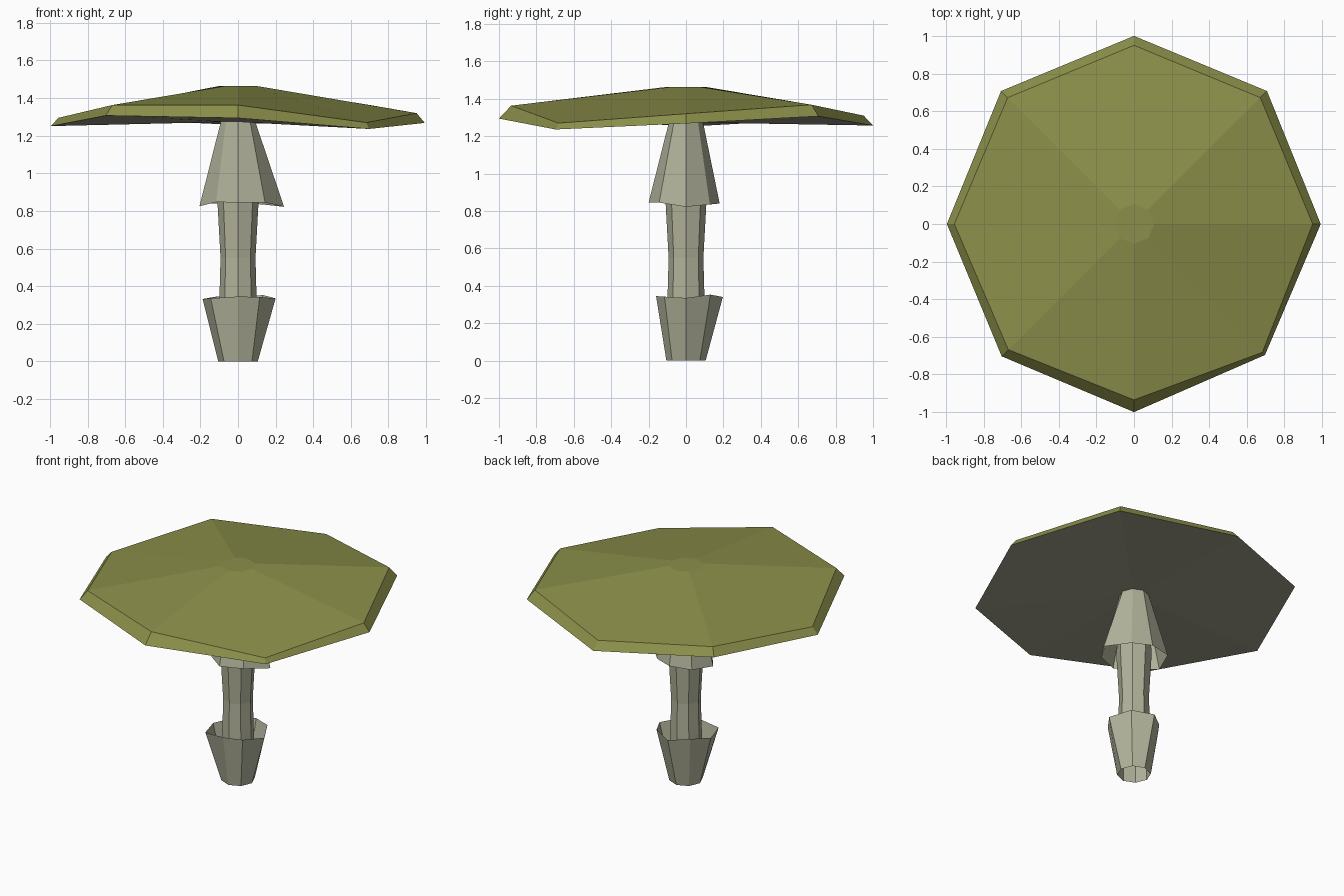
import bpy, bmesh
from math import cos, sin, pi

SIDES = 8

cube = bpy.data.objects.get("Cube")
if cube:
    bpy.data.objects.remove(cube, do_unlink=True)


def make_material(name, rgb):
    mat = bpy.data.materials.new(name)
    mat.use_nodes = True
    colour = (*rgb, 1.0)
    mat.diffuse_color = colour
    mat.node_tree.nodes["Principled BSDF"].inputs["Base Color"].default_value = colour
    return mat


def per_side(value):
    """Spread a single number to every side, or keep a list as it is."""
    return value if isinstance(value, list) else [value] * SIDES


def lathe(name, rings, mats, closed=False):
    """Join octagonal rings, each (radius, height), running from bottom to top.
    A second material, if given, colours the lowest band and bottom."""
    bm = bmesh.new()
    loops = []
    for radius, height in rings:
        loops.append([bm.verts.new((r * cos(i * 2 * pi / SIDES), r * sin(i * 2 * pi / SIDES), z))
                      for i, (r, z) in enumerate(zip(per_side(radius), per_side(height)))])
    under = len(mats) - 1
    for band, (low, high) in enumerate(zip(loops, loops[1:])):
        for i in range(SIDES):
            j = (i + 1) % SIDES
            face = bm.faces.new((low[i], low[j], high[j], high[i]))
            face.material_index = under if band == 0 else 0
    if closed:
        bm.faces.new(loops[0][::-1]).material_index = under
        bm.faces.new(loops[-1])
    mesh = bpy.data.meshes.new(name)
    bm.to_mesh(mesh)
    bm.free()
    for mat in mats:
        mesh.materials.append(mat)
    obj = bpy.data.objects.new(name, mesh)
    bpy.context.collection.objects.link(obj)


olive = make_material("olive_cap", (0.258, 0.275, 0.067))
cream = make_material("pale_stem", (0.445, 0.451, 0.328))
gills = make_material("grey_gills", (0.352, 0.340, 0.254))

# Uneven cap with a bevelled rim and pale underside
lathe("cap", [
    (0.09, 1.273),
    ([0.993, 1, 1, 1, 0.995, 0.995, 1, 0.985],
     [1.268, 1.307, 1.257, 1.29, 1.251, 1.307, 1.294, 1.236]),
    ([0.95, 0.95, 0.95, 0.95, 0.955, 0.945, 0.935, 0.965],
     [1.32, 1.368, 1.31, 1.34, 1.295, 1.363, 1.363, 1.27]),
    (0.107, 1.463),
], [olive, gills], closed=True)

# Slim open stem with a slight waist
lathe("stem", [(0.103, 0), (0.099, 0.33), (0.093, 0.55), (0.11, 0.86), (0.08, 1.28)],
      [cream])

# Ragged open skirt hanging under the cap
lathe("skirt", [
    ([0.245, 0.18, 0.18, 0.21, 0.205, 0.165, 0.20, 0.203],
     [0.822, 0.835, 0.84, 0.84, 0.825, 0.847, 0.845, 0.845]),
    (0.09, 1.28),
], [cream])

# Open cup around the foot of the stem
lathe("foot_cup", [
    (0.105, 0),
    ([0.20, 0.185, 0.197, 0.157, 0.188, 0.205, 0.16, 0.163],
     [0.335, 0.353, 0.34, 0.345, 0.332, 0.335, 0.345, 0.342]),
], [cream])
